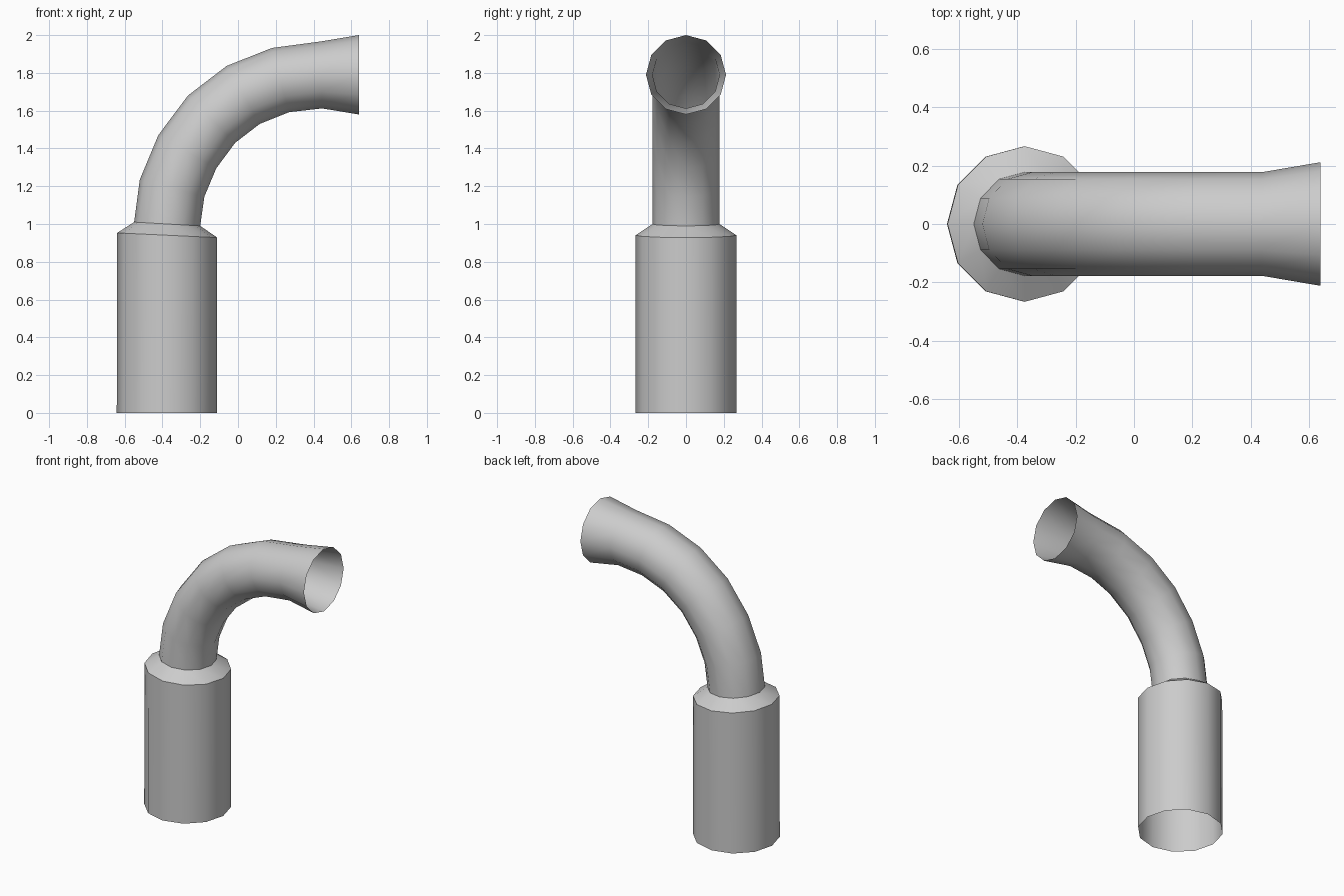
import bpy, bmesh, math
from mathutils import Vector

if "Cube" in bpy.data.objects:
    bpy.data.objects.remove(bpy.data.objects["Cube"])

SIDES = 12


def tube(name, rings):
    """Open tube through rings given as (outer x, z, inner x, z, half width in y)."""
    bm = bmesh.new()
    loops = []
    for ox, oz, ix, iz, ry in rings:
        outer, inner = Vector((ox, 0, oz)), Vector((ix, 0, iz))
        centre, axis = (outer + inner) / 2, (outer - inner) / 2
        loop = []
        for k in range(SIDES):
            a = 2 * math.pi * k / SIDES
            loop.append(bm.verts.new(centre + axis * math.cos(a) + Vector((0, ry * math.sin(a), 0))))
        loops.append(loop)
    for low, high in zip(loops, loops[1:]):
        for k in range(SIDES):
            n = (k + 1) % SIDES
            bm.faces.new((low[k], high[k], high[n], low[n]))
    # outward normals: test the first face, which lies on the outer (-x) side
    bm.normal_update()
    bm.faces.ensure_lookup_table()
    if bm.faces[0].normal.x > 0:
        bmesh.ops.reverse_faces(bm, faces=bm.faces[:])
    mesh = bpy.data.meshes.new(name)
    bm.to_mesh(mesh)
    bm.free()
    obj = bpy.data.objects.new(name, mesh)
    bpy.context.collection.objects.link(obj)
    bpy.ops.object.select_all(action='DESELECT')
    obj.select_set(True)
    bpy.context.view_layer.objects.active = obj
    bpy.ops.object.shade_smooth_by_angle(angle=math.radians(38))
    return obj


# Wide lower sleeve with its sloped shoulder
neck = (-0.55, 1.01, -0.20, 0.99, 0.178)
tube("base_sleeve", [
    (-0.642, 0.0, -0.11, 0.0, 0.267),
    (-0.64, 0.953, -0.11, 0.928, 0.267),
    neck,
])

# Curved pipe ending in a flared mouth
tube("elbow_pipe", [
    neck,
    (-0.52, 1.235, -0.178, 1.145, 0.178),
    (-0.422, 1.47, -0.115, 1.295, 0.178),
    (-0.265, 1.68, -0.015, 1.43, 0.178),
    (-0.06, 1.837, 0.115, 1.53, 0.178),
    (0.18, 1.932, 0.27, 1.592, 0.178),
    (0.435, 1.966, 0.445, 1.612, 0.178),
    (0.64, 2.0, 0.64, 1.58, 0.212),
])
